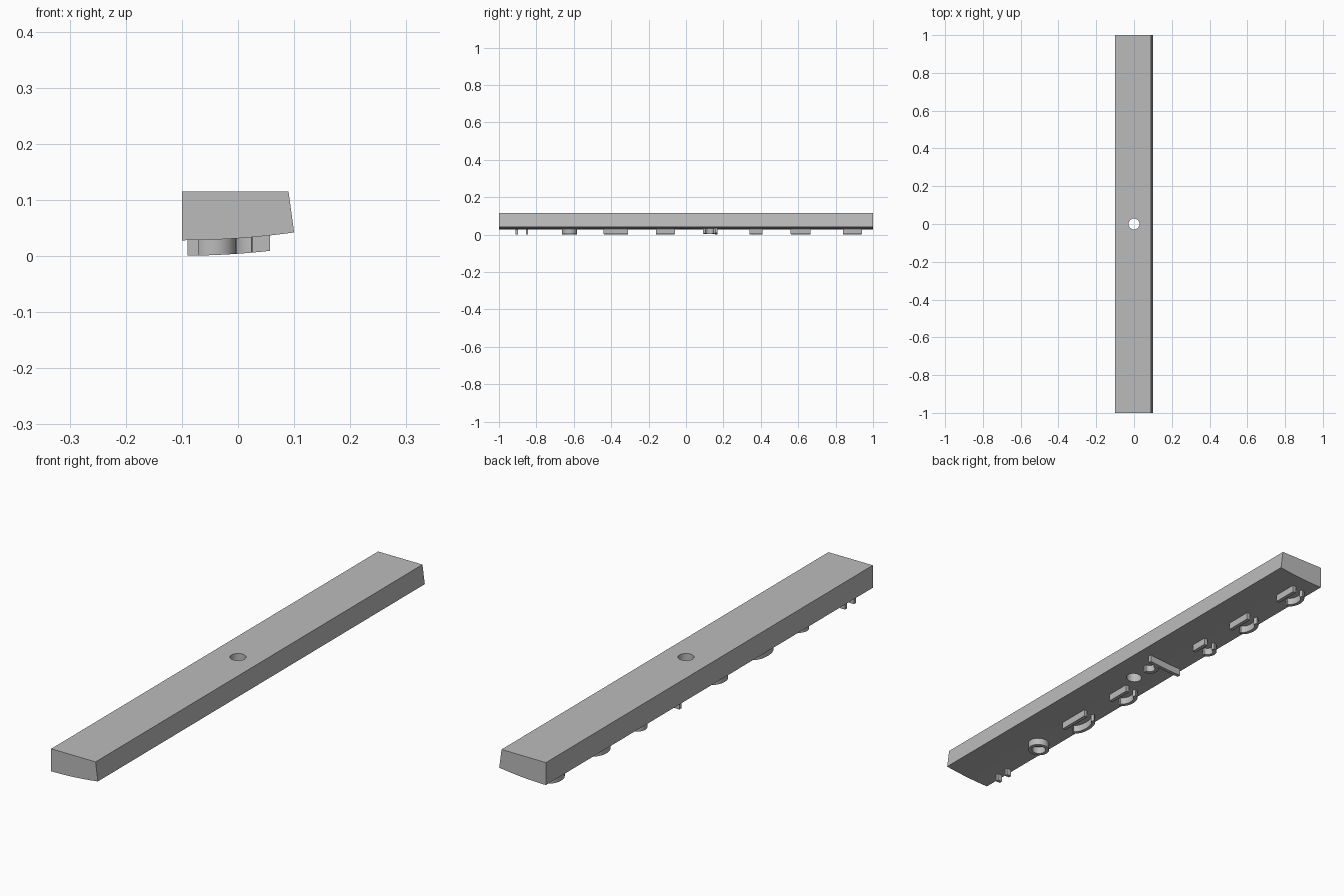
import bpy, bmesh, math

if "Cube" in bpy.data.objects:
    bpy.data.objects.remove(bpy.data.objects["Cube"], do_unlink=True)

GREY = (0.5, 0.5, 0.5, 1)
grey = bpy.data.materials.new("plain grey")
grey.use_nodes = True
grey.diffuse_color = GREY
grey.node_tree.nodes["Principled BSDF"].inputs["Base Color"].default_value = GREY

RELIEF = 0.0275   # height of the raised parts below the curved underside


def underside(x):
    return 0.028 + 0.014 * ((x + 0.1) / 0.2) ** 2


def finish(bm, name):
    bmesh.ops.recalc_face_normals(bm, faces=bm.faces)
    mesh = bpy.data.meshes.new(name)
    bm.to_mesh(mesh)
    bm.free()
    mesh.materials.append(grey)
    obj = bpy.data.objects.new(name, mesh)
    bpy.context.collection.objects.link(obj)
    bpy.ops.object.select_all(action='DESELECT')
    obj.select_set(True)
    bpy.context.view_layer.objects.active = obj
    bpy.ops.object.shade_smooth_by_angle(angle=math.radians(30))
    return obj


def ridge(name, path, width, closed=False):
    """Raised wall along a path, hanging from the curved underside."""
    bm = bmesh.new()
    rings = []
    count = len(path)
    for i, (x, y) in enumerate(path):
        before = path[i - 1] if closed or i else path[i]
        after = path[(i + 1) % count] if closed or i < count - 1 else path[i]
        dx, dy = after[0] - before[0], after[1] - before[1]
        size = math.hypot(dx, dy)
        nx, ny = -dy / size * width / 2, dx / size * width / 2
        ring = []
        for side, low in ((1, 1), (-1, 1), (-1, 0), (1, 0)):
            px, py = x + side * nx, y + side * ny
            z = underside(px) - RELIEF if low else underside(px) + 0.004
            ring.append(bm.verts.new((px, py, z)))
        rings.append(ring)
    for i in range(count if closed else count - 1):
        a, b = rings[i], rings[(i + 1) % count]
        for k in range(4):
            bm.faces.new((a[k], a[(k + 1) % 4], b[(k + 1) % 4], b[k]))
    if not closed:
        bm.faces.new(rings[0])
        bm.faces.new(rings[-1])
    return finish(bm, name)


def arc(cx, cy, rx, ry, start, end, steps=16):
    angles = [math.radians(start + (end - start) * i / steps) for i in range(steps + 1)]
    return [(cx + rx * math.cos(a), cy + ry * math.sin(a)) for a in angles]


# Bar with a sloping side and a curved underside
profile = [(-0.1, 0.115), (0.09, 0.115)]
profile += [(x, underside(x)) for x in (0.1 - 0.2 * i / 12 for i in range(13))]
bm = bmesh.new()
front = bm.faces.new([bm.verts.new((x, -1, z)) for x, z in profile])
back = bmesh.ops.extrude_face_region(bm, geom=[front])
bmesh.ops.translate(bm, vec=(0, 2, 0),
                    verts=[v for v in back["geom"] if isinstance(v, bmesh.types.BMVert)])
bar = finish(bm, "bar")

# Round hole through the middle
bpy.ops.mesh.primitive_cylinder_add(vertices=32, radius=0.029, depth=0.4)
cutter = bpy.context.object
cutter.hide_render = True
cut = bar.modifiers.new("hole", 'BOOLEAN')
cut.object = cutter
cut.operation = 'DIFFERENCE'
cut.solver = 'EXACT'
bpy.context.view_layer.objects.active = bar
bpy.ops.object.modifier_apply(modifier=cut.name)
bpy.data.objects.remove(cutter, do_unlink=True)

# Two small pegs near the front end
for i, y in enumerate((-0.905, -0.85)):
    ridge(f"peg_{i + 1}", [(-0.09, y), (-0.07, y)], 0.013)

# Round collar
ridge("collar", arc(-0.043, -0.622, 0.033, 0.033, 0, 360, 32)[:-1], 0.014, True)

# Pairs of ridges along the bar: one straight, one bowed
for i, (y0, y1) in enumerate(((-0.44, -0.31), (-0.16, -0.06), (0.34, 0.41),
                              (0.56, 0.665), (0.84, 0.94))):
    ridge(f"straight_ridge_{i + 1}", [(-0.018, y0), (-0.018, y1)], 0.014)
    mid, half = (y0 + y1) / 2, (y1 - y0) / 2 - 0.007
    ridge(f"bowed_ridge_{i + 1}", arc(-0.055, mid, 0.027, half, 180 - 85, 180 + 85), 0.014)

# Long rib across the bar with a short bowed ridge beside it
ridge("cross_rib", [(0.057 - 0.147 * i / 8, 0.162) for i in range(9)], 0.014)
ridge("short_ridge", arc(0.025, 0.125, 0.025, 0.028, 90, 270), 0.014)
